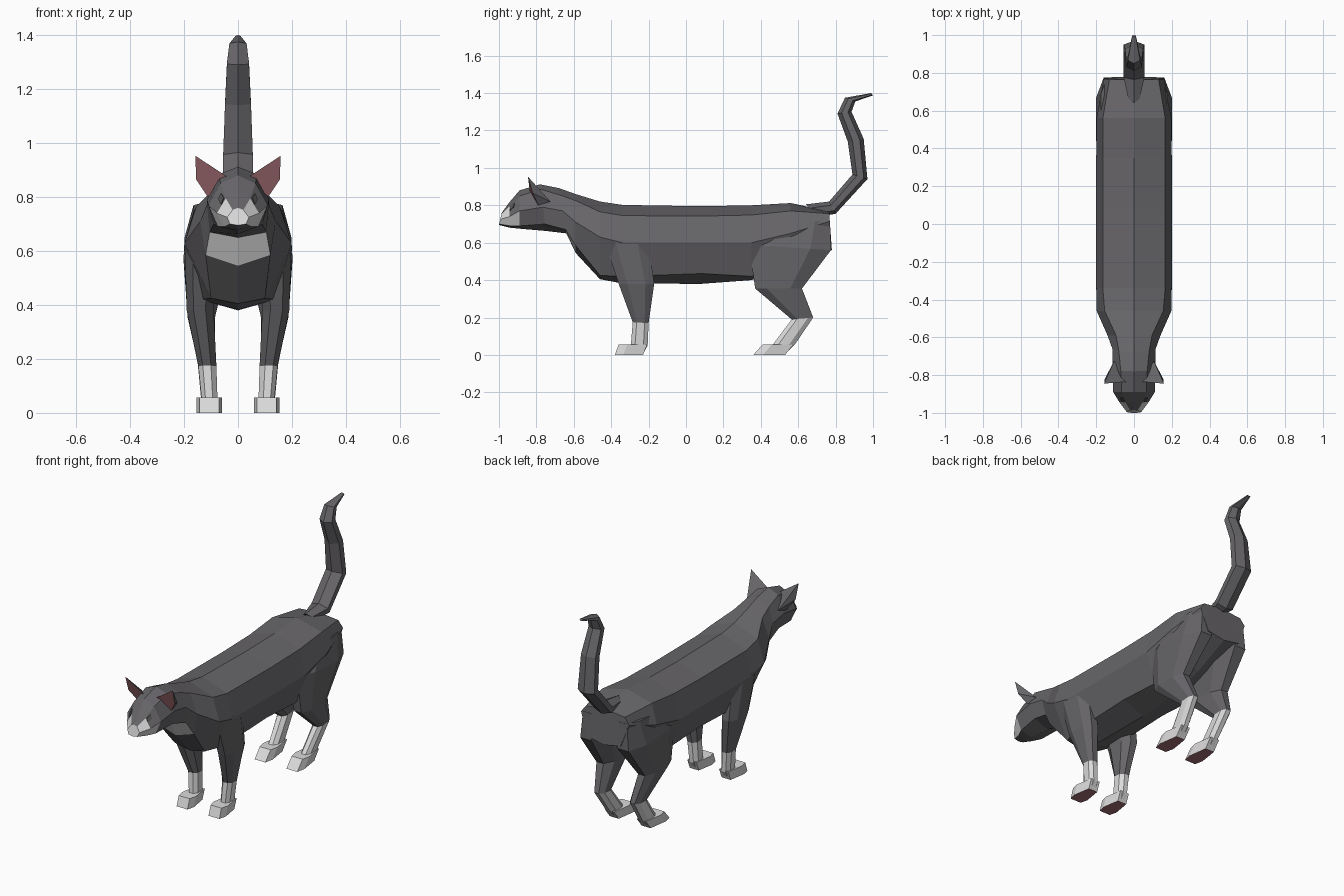
import bpy, bmesh
from mathutils import Vector

if "Cube" in bpy.data.objects:
    bpy.data.objects.remove(bpy.data.objects["Cube"])


def material(name, rgb):
    m = bpy.data.materials.new(name)
    m.diffuse_color = (*rgb, 1)
    m.use_nodes = True
    m.node_tree.nodes["Principled BSDF"].inputs["Base Color"].default_value = m.diffuse_color
    return m


FUR = material("grey fur", (0.135, 0.13, 0.14))
WHITE = material("white fur", (0.72, 0.71, 0.71))
PINK = material("pink skin", (0.36, 0.15, 0.17))
EYE = material("dark eye", (0.09, 0.09, 0.085))


def finish(name, bm, mirror):
    bmesh.ops.recalc_face_normals(bm, faces=bm.faces)
    me = bpy.data.meshes.new(name)
    bm.to_mesh(me)
    bm.free()
    ob = bpy.data.objects.new(name, me)
    bpy.context.collection.objects.link(ob)
    for m in (FUR, WHITE, PINK, EYE):
        me.materials.append(m)
    if mirror:
        mod = ob.modifiers.new("mirror", 'MIRROR')
        mod.use_mirror_merge = False
    return ob


def loft(name, rings, rule=lambda c, i, j: 0, mirror=False):
    """Skin a list of equal rings; rule(centre, ring, side) picks the colour."""
    bm = bmesh.new()
    vs = [[bm.verts.new(p) for p in r] for r in rings]
    n = len(rings[0])
    for i in range(len(vs) - 1):
        for j in range(n):
            k = (j + 1) % n
            f = bm.faces.new((vs[i][j], vs[i][k], vs[i + 1][k], vs[i + 1][j]))
            f.material_index = rule(f.calc_center_median(), i, j)
    for i, r in ((-1, vs[0]), (-2, vs[-1])):
        f = bm.faces.new(r)
        f.material_index = rule(f.calc_center_median(), i, 0)
    return finish(name, bm, mirror)


# Body, neck and head: top y, bottom y, top z, upper edge, side, lower edge, bottom z
BODY = [
    (-0.985, -1.00, 0.760, (0.020, 0.752), (0.040, 0.725), (0.030, 0.700), 0.695),
    (-0.945, -0.94, 0.815, (0.045, 0.795), (0.078, 0.740), (0.050, 0.690), 0.680),
    (-0.890, -0.89, 0.880, (0.065, 0.850), (0.110, 0.770), (0.075, 0.690), 0.675),
    (-0.780, -0.75, 0.912, (0.070, 0.885), (0.115, 0.790), (0.090, 0.700), 0.663),
    (-0.680, -0.64, 0.892, (0.080, 0.855), (0.115, 0.770), (0.105, 0.670), 0.650),
    (-0.590, -0.59, 0.860, (0.095, 0.825), (0.140, 0.710), (0.120, 0.585), 0.545),
    (-0.460, -0.46, 0.820, (0.155, 0.765), (0.198, 0.630), (0.100, 0.425), 0.405),
    (-0.340, -0.34, 0.802, (0.165, 0.745), (0.200, 0.600), (0.140, 0.420), 0.382),
    (0.080, 0.08, 0.795, (0.165, 0.742), (0.200, 0.600), (0.140, 0.435), 0.380),
    (0.350, 0.35, 0.800, (0.165, 0.748), (0.200, 0.600), (0.140, 0.420), 0.400),
    (0.560, 0.56, 0.812, (0.165, 0.770), (0.198, 0.650), (0.130, 0.500), 0.460),
    (0.765, 0.78, 0.768, (0.130, 0.755), (0.160, 0.715), (0.110, 0.580), 0.560),
]


def body_ring(yt, yb, zt, e, s, l, zb):
    half = [(0, zt), e, s, l, (0, zb)]
    pts = half + [(-x, z) for x, z in (l, s, e)]
    return [Vector((x, yt + (yb - yt) * (zt - z) / (zt - zb), z)) for x, z in pts]


def body_colour(c, i, j):
    muzzle = i == -1 or (i == 0 and j in (1, 2, 5, 6)) or (i == 1 and j in (2, 5))
    bib = i == 4 and j in (3, 4)
    return 1 if muzzle or bib else 0


body_rings = [body_ring(*r) for r in BODY]
loft("body_and_head", body_rings, body_colour)


# Legs: each ring is front (y, z), back (y, z), inner x, outer x
def leg_ring(f, b, xi, xo):
    pts = [(.3, 0), (.75, 0), (1, .25), (1, .75), (.75, 1), (.3, 1), (0, .75), (0, .25)]
    return [Vector((xi + (xo - xi) * u, f[0] + (b[0] - f[0]) * v, f[1] + (b[1] - f[1]) * v))
            for u, v in pts]


def sock_colour(c, i, j):
    return 1 if c.z < 0.17 else 0


FRONT = [
    ((-0.44, 0.62), (-0.20, 0.60), 0.08, 0.198),
    ((-0.36, 0.38), (-0.17, 0.38), 0.09, 0.190),
    ((-0.285, 0.175), (-0.20, 0.17), 0.08, 0.147),
    ((-0.295, 0.05), (-0.205, 0.05), 0.076, 0.135),
    ((-0.295, 0.01), (-0.23, 0.005), 0.076, 0.135),
]
HIND = [
    ((0.45, 0.70), (0.77, 0.72), 0.06, 0.175),
    ((0.335, 0.59), (0.775, 0.56), 0.035, 0.202),
    ((0.37, 0.355), (0.62, 0.355), 0.085, 0.187),
    ((0.565, 0.19), (0.68, 0.20), 0.085, 0.150),
    ((0.46, 0.05), (0.585, 0.06), 0.078, 0.137),
    ((0.44, 0.01), (0.53, 0.005), 0.078, 0.137),
]
loft("front_legs", [leg_ring(*r) for r in FRONT], sock_colour, True)
loft("hind_legs", [leg_ring(*r) for r in HIND], sock_colour, True)


# Paws: six-sided soles with pink undersides
def paw(name, toe, heel, top_toe, top_heel):
    def outline(y0, y1, z):
        side = [(0.036, 0), (0.047, 0.3), (0.03, 1)]
        pts = side + [(-x, v) for x, v in reversed(side)]
        return [Vector((0.106 + x, y0 + (y1 - y0) * v, z)) for x, v in pts]
    loft(name, [outline(toe, heel, 0), outline(top_toe, top_heel, 0.057)],
         lambda c, i, j: 2 if i == -1 else 1, True)


paw("front_paws", -0.38, -0.23, -0.36, -0.207)
paw("hind_paws", 0.36, 0.53, 0.41, 0.575)

# Tail: front (y, z), back (y, z), half width
TAIL = [
    ((0.64, 0.805), (0.72, 0.74), 0.03),
    ((0.765, 0.82), (0.80, 0.755), 0.055),
    ((0.89, 0.965), (0.97, 0.94), 0.055),
    ((0.865, 1.14), (0.95, 1.155), 0.048),
    ((0.81, 1.29), (0.885, 1.30), 0.041),
    ((0.85, 1.375), (0.905, 1.355), 0.032),
    ((0.99, 1.40), (1.00, 1.388), 0.010),
]


def tail_ring(f, b, w):
    pts = [(0, 0), (1, .3), (1, .75), (0, 1), (-1, .75), (-1, .3)]
    return [Vector((w * u, f[0] + (b[0] - f[0]) * v, f[1] + (b[1] - f[1]) * v))
            for u, v in pts]


loft("tail", [tail_ring(*r) for r in TAIL])

# Ears: a pink front opening closed by a fan to one point at the back
bm = bmesh.new()
rim = [bm.verts.new(p) for p in ((0.04, -0.835, 0.875), (0.158, -0.845, 0.953),
                                 (0.155, -0.82, 0.865), (0.112, -0.79, 0.80))]
back = bm.verts.new((0.105, -0.725, 0.82))
bm.faces.new(rim).material_index = 2
for a, b in zip(rim, rim[1:] + rim[:1]):
    bm.faces.new((a, b, back))
finish("ears", bm, True)

# Eyes: thin plates laid on the face beside the muzzle
a, b = body_rings[1][1:3]
d, c = body_rings[2][1:3]
lift = (b - a).cross(d - a).normalized() * 0.004
if lift.y > 0:
    lift = -lift
bm = bmesh.new()
quad = [a.lerp(b, u).lerp(d.lerp(c, u), v) + lift
        for u, v in ((0.1, 0.12), (0.45, 0.05), (0.45, 0.45), (0.15, 0.5))]
face = bm.faces.new([bm.verts.new(p) for p in quad])
face.material_index = 3
face.normal_update()
ext = bmesh.ops.extrude_face_region(bm, geom=[face])
bmesh.ops.translate(bm, vec=-lift * 2,
                    verts=[g for g in ext["geom"] if isinstance(g, bmesh.types.BMVert)])
finish("eyes", bm, True)
